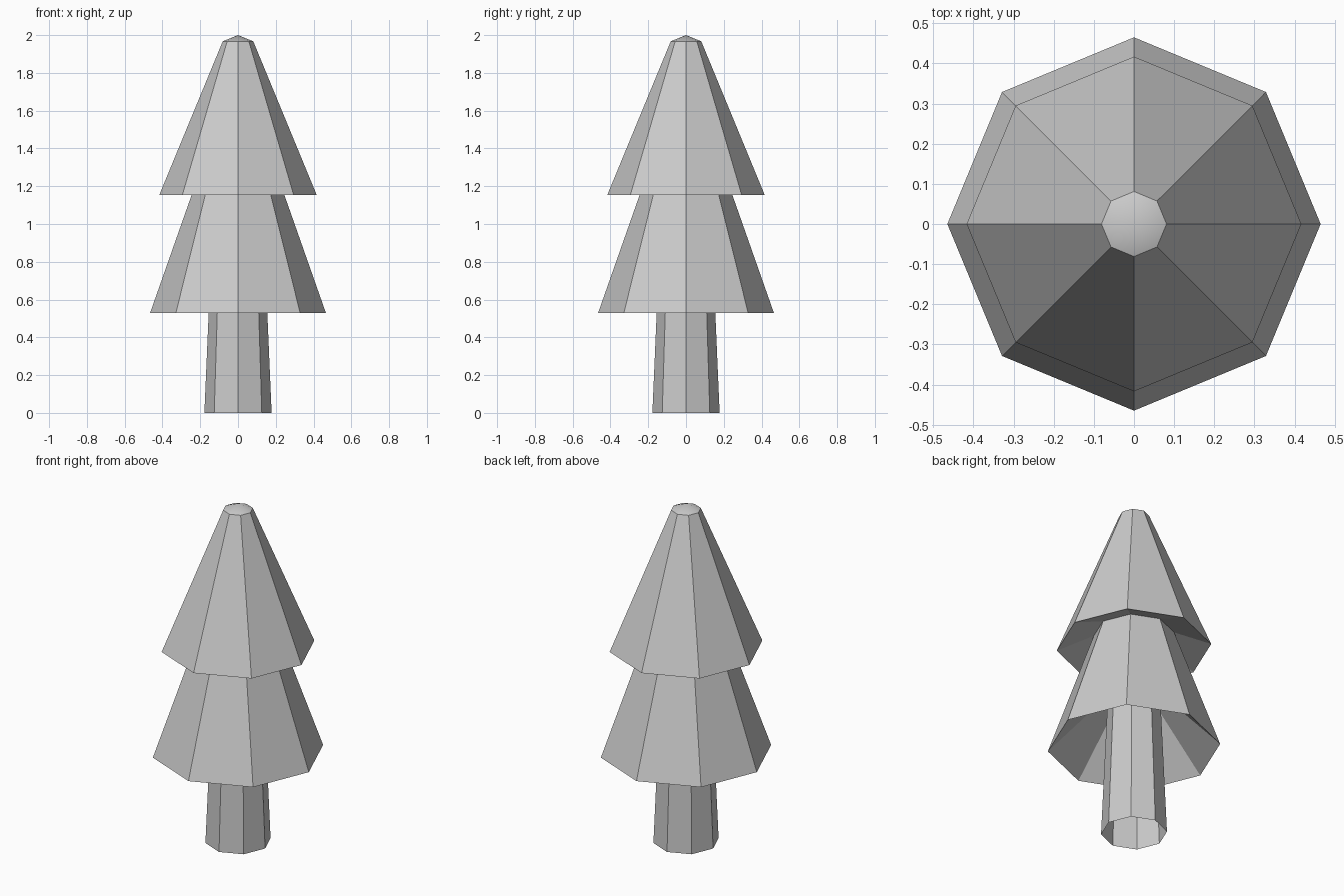
import bpy, bmesh
from math import cos, sin, pi

if "Cube" in bpy.data.objects:
    bpy.data.objects.remove(bpy.data.objects["Cube"])

SIDES = 8


def lathe(name, profile, tip=None):
    """Revolve (radius, z) points into an octagonal shell, with an optional smooth tip."""
    bm = bmesh.new()
    rings = [[bm.verts.new((r * cos(2 * pi * i / SIDES), r * sin(2 * pi * i / SIDES), z))
              for i in range(SIDES)] for r, z in profile]
    for a, b in zip(rings, rings[1:]):
        for i in range(SIDES):
            j = (i + 1) % SIDES
            bm.faces.new((a[i], a[j], b[j], b[i]))
    if tip is not None:
        apex = bm.verts.new((0, 0, tip))
        for i in range(SIDES):
            face = bm.faces.new((rings[-1][i], rings[-1][(i + 1) % SIDES], apex))
            face.smooth = True
    mesh = bpy.data.meshes.new(name)
    bm.to_mesh(mesh)
    bm.free()
    obj = bpy.data.objects.new(name, mesh)
    bpy.context.collection.objects.link(obj)
    return obj


# Tapered trunk, open at the foot
trunk_top = (0.141, 0.86)
lathe("trunk", [(0.178, 0), trunk_top])

# Lower tier: hollow underside rising to the trunk, then the outer slope
tier_joint = (0.217, 1.235)
lathe("lower_foliage", [trunk_top, (0.465, 0.53), tier_joint])

# Upper tier: shallow underside, outer slope and rounded cap
lathe("upper_foliage", [tier_joint, (0.417, 1.153), (0.081, 1.967)], tip=2.0)
